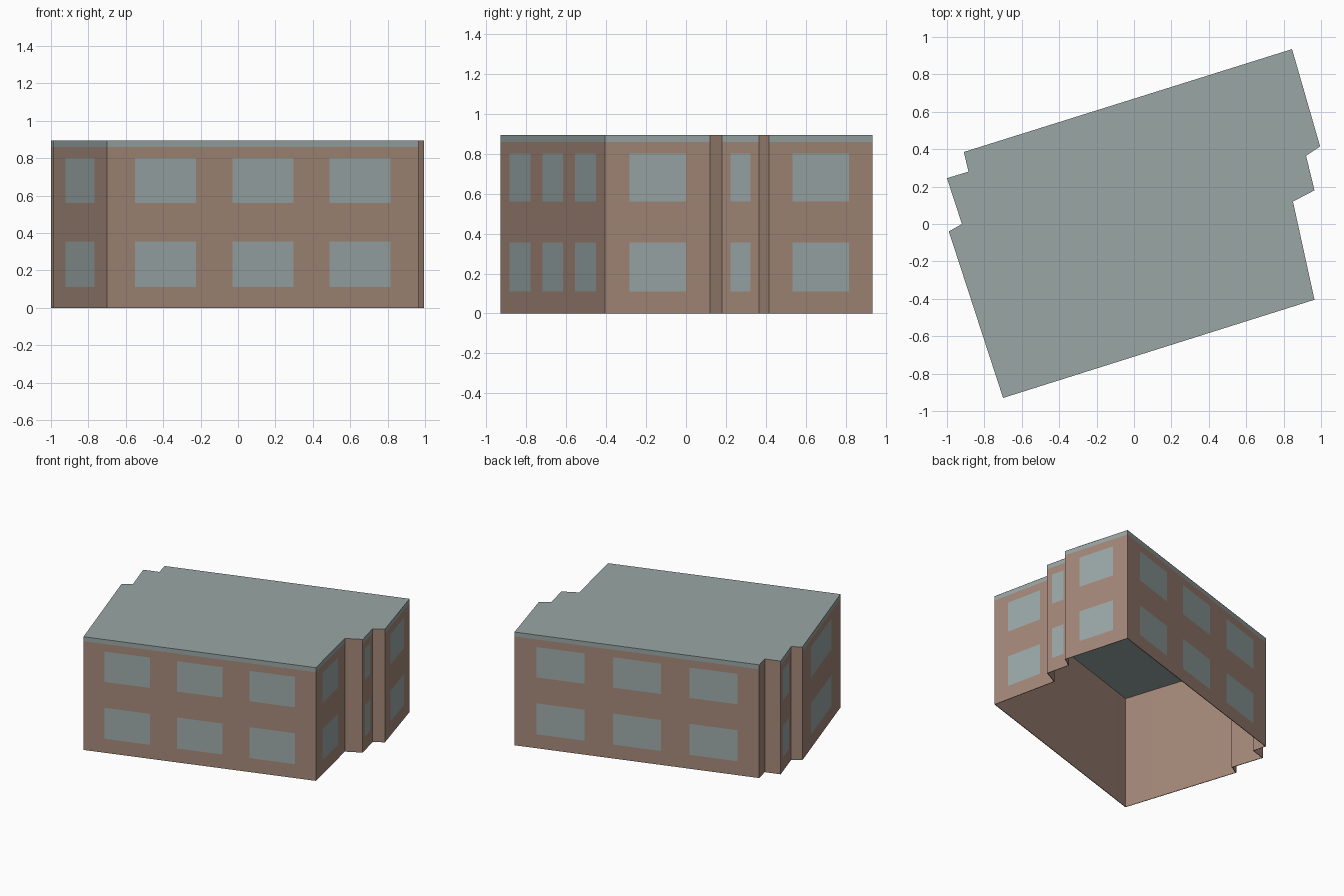
import bpy, bmesh
from mathutils import Vector

cube = bpy.data.objects.get("Cube")
if cube:
    bpy.data.objects.remove(cube, do_unlink=True)

HEIGHT = 0.895
LEVELS = [0, 0.11, 0.355, 0.56, 0.80, 0.86, HEIGHT]
OUTLINE = [(-0.70, -0.93), (0.965, -0.405), (0.85, 0.12), (0.965, 0.18),
           (0.92, 0.365), (0.995, 0.415), (0.845, 0.935), (-0.91, 0.385),
           (-0.885, 0.28), (-1.0, 0.245), (-0.92, 0.0), (-0.99, -0.04)]


def material(name, rgb):
    colour = [(c / 255) ** 2.2 for c in rgb] + [1]
    mat = bpy.data.materials.new(name)
    mat.use_nodes = True
    mat.diffuse_color = colour
    bsdf = mat.node_tree.nodes["Principled BSDF"]
    bsdf.inputs["Base Color"].default_value = colour
    bsdf.inputs["Roughness"].default_value = 0.9
    return mat


def finish(bm, name, mats):
    mesh = bpy.data.meshes.new(name)
    bm.to_mesh(mesh)
    bm.free()
    for mat in mats:
        mesh.materials.append(mat)
    obj = bpy.data.objects.new(name, mesh)
    bpy.context.collection.objects.link(obj)
    return obj


def window_columns(length):
    """Fractions along a wall where its windows start and end."""
    if length < 0.15:
        return [0, 1]
    if length < 1.2:
        return [0, 0.23, 0.77, 1]
    columns = [0]
    for centre in (0.1875, 0.5, 0.8125):
        columns += [centre - 0.098, centre + 0.098]
    return columns + [1]


glass = material("window glass", (155, 168, 168))
trim = material("roof grey", (152, 165, 163))
brick = material("brown wall", (163, 136, 121))
GLASS, TRIM, BRICK = range(3)

# Walls: panels cut at the window edges and at the roof band
bm = bmesh.new()
for i, start in enumerate(OUTLINE):
    a = Vector(start)
    b = Vector(OUTLINE[(i + 1) % len(OUTLINE)])
    columns = window_columns((b - a).length)
    plain = len(columns) == 2
    for c in range(len(columns) - 1):
        p, q = a.lerp(b, columns[c]), a.lerp(b, columns[c + 1])
        for r in range(len(LEVELS) - 1):
            low, high = LEVELS[r], LEVELS[r + 1]
            corners = [(*p, low), (*q, low), (*q, high), (*p, high)]
            face = bm.faces.new([bm.verts.new(v) for v in corners])
            face.material_index = BRICK
            if not plain and r == len(LEVELS) - 2:
                face.material_index = TRIM
            elif c % 2 == 1 and r in (1, 3):
                face.material_index = GLASS
bmesh.ops.remove_doubles(bm, verts=bm.verts, dist=0.0005)
walls = finish(bm, "walls", [glass, trim, brick])

# Thin shell whose inner side is plain wall colour
shell = walls.modifiers.new("shell", "SOLIDIFY")
shell.thickness = 0.005
shell.offset = -1
shell.material_offset = BRICK

# Flat roof over the open-bottomed shell
bm = bmesh.new()
bm.faces.new([bm.verts.new((x, y, HEIGHT + 0.0005)) for x, y in OUTLINE])
finish(bm, "roof", [trim])
